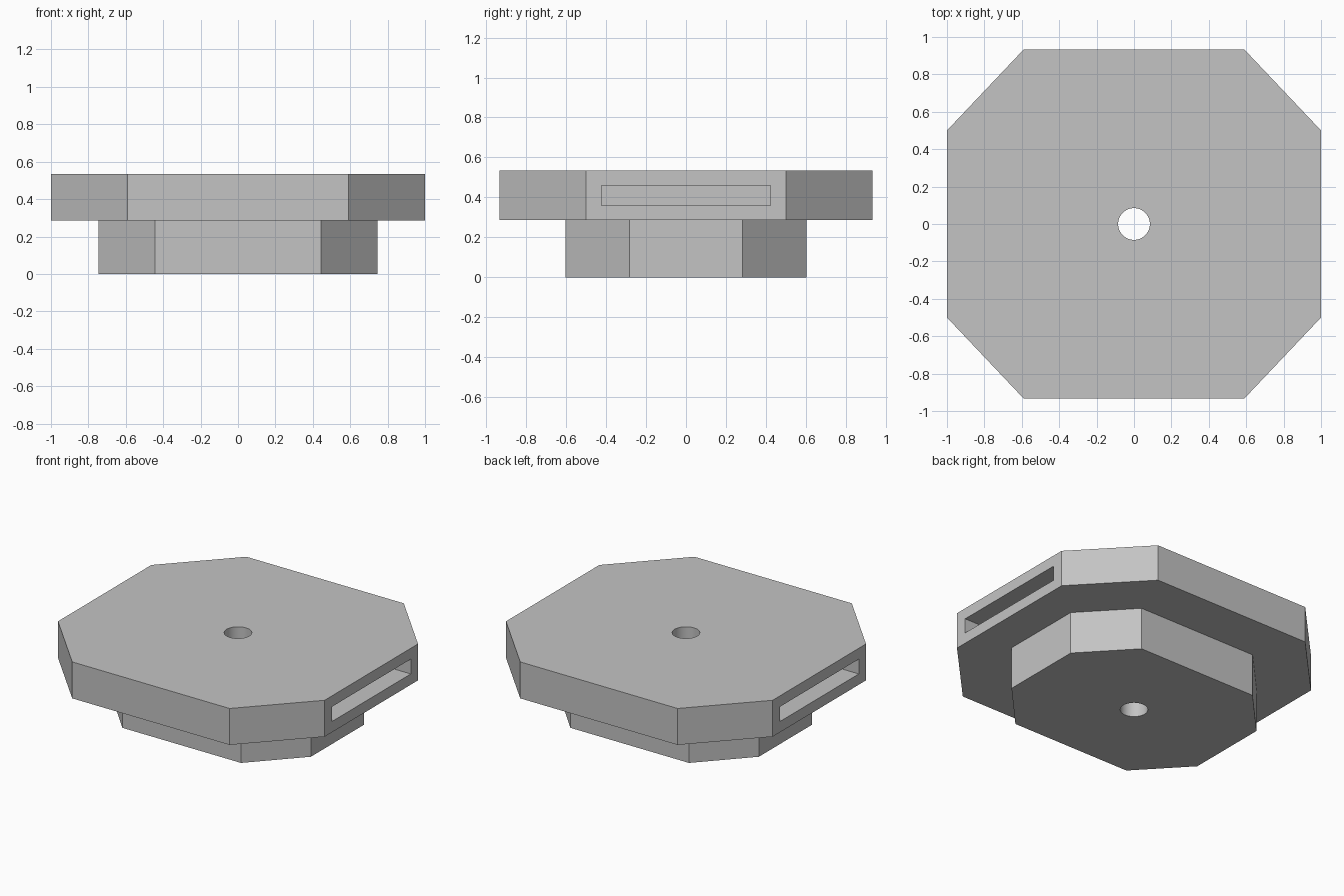
import bpy
import bmesh

cube = bpy.data.objects.get("Cube")
if cube:
    bpy.data.objects.remove(cube, do_unlink=True)

grey = bpy.data.materials.new("light grey")
grey.use_nodes = True
colour = (0.55, 0.55, 0.55, 1)
grey.diffuse_color = colour
grey.node_tree.nodes["Principled BSDF"].inputs["Base Color"].default_value = colour


def link(name, bm):
    mesh = bpy.data.meshes.new(name)
    bmesh.ops.recalc_face_normals(bm, faces=bm.faces)
    bm.to_mesh(mesh)
    bm.free()
    mesh.materials.append(grey)
    obj = bpy.data.objects.new(name, mesh)
    bpy.context.collection.objects.link(obj)
    return obj


def octagon_plate(name, half_x, half_y, flat_x, flat_y, bottom, top):
    """Rectangle with four cut corners, extruded upwards."""
    quarter = [(half_x, flat_y), (flat_x, half_y)]
    mirrored = [(-x, y) for x, y in reversed(quarter)]
    outline = quarter + mirrored
    outline += [(-x, -y) for x, y in outline]
    bm = bmesh.new()
    face = bm.faces.new([bm.verts.new((x, y, bottom)) for x, y in outline])
    new = bmesh.ops.extrude_face_region(bm, geom=[face])["geom"]
    verts = [v for v in new if isinstance(v, bmesh.types.BMVert)]
    bmesh.ops.translate(bm, verts=verts, vec=(0, 0, top - bottom))
    return link(name, bm)


def cut(obj, cutter):
    mod = obj.modifiers.new("cut " + cutter.name, 'BOOLEAN')
    mod.operation = 'DIFFERENCE'
    mod.solver = 'EXACT'
    mod.object = cutter


pedestal = octagon_plate("pedestal", 0.745, 0.603, 0.445, 0.283, 0, 0.287)
top_plate = octagon_plate("top_plate", 1, 0.933, 0.59, 0.5, 0.287, 0.534)

# Round bore through both plates
bm = bmesh.new()
bmesh.ops.create_cone(bm, cap_ends=True, segments=48, radius1=0.085,
                      radius2=0.085, depth=2)
bore = link("bore_cutter", bm)
cutters = [bore]
for plate in (pedestal, top_plate):
    cut(plate, bore)

# Blind slots in the two side walls
depth = 0.3
for side, label in ((1, "left"), (-1, "right")):
    bm = bmesh.new()
    bmesh.ops.create_cube(bm, size=1)
    bmesh.ops.scale(bm, verts=bm.verts, vec=(2 * depth, 0.845, 0.1))
    bmesh.ops.translate(bm, verts=bm.verts, vec=(side, 0, 0.41))
    slot = link(label + "_slot_cutter", bm)
    cutters.append(slot)
    cut(top_plate, slot)

# Apply the cuts, then smooth only the bore wall
for plate in (pedestal, top_plate):
    bpy.ops.object.select_all(action='DESELECT')
    plate.select_set(True)
    bpy.context.view_layer.objects.active = plate
    for mod in list(plate.modifiers):
        bpy.ops.object.modifier_apply(modifier=mod.name)
    bpy.ops.object.shade_smooth_by_angle(angle=0.5)

for cutter in cutters:
    bpy.data.objects.remove(cutter, do_unlink=True)
